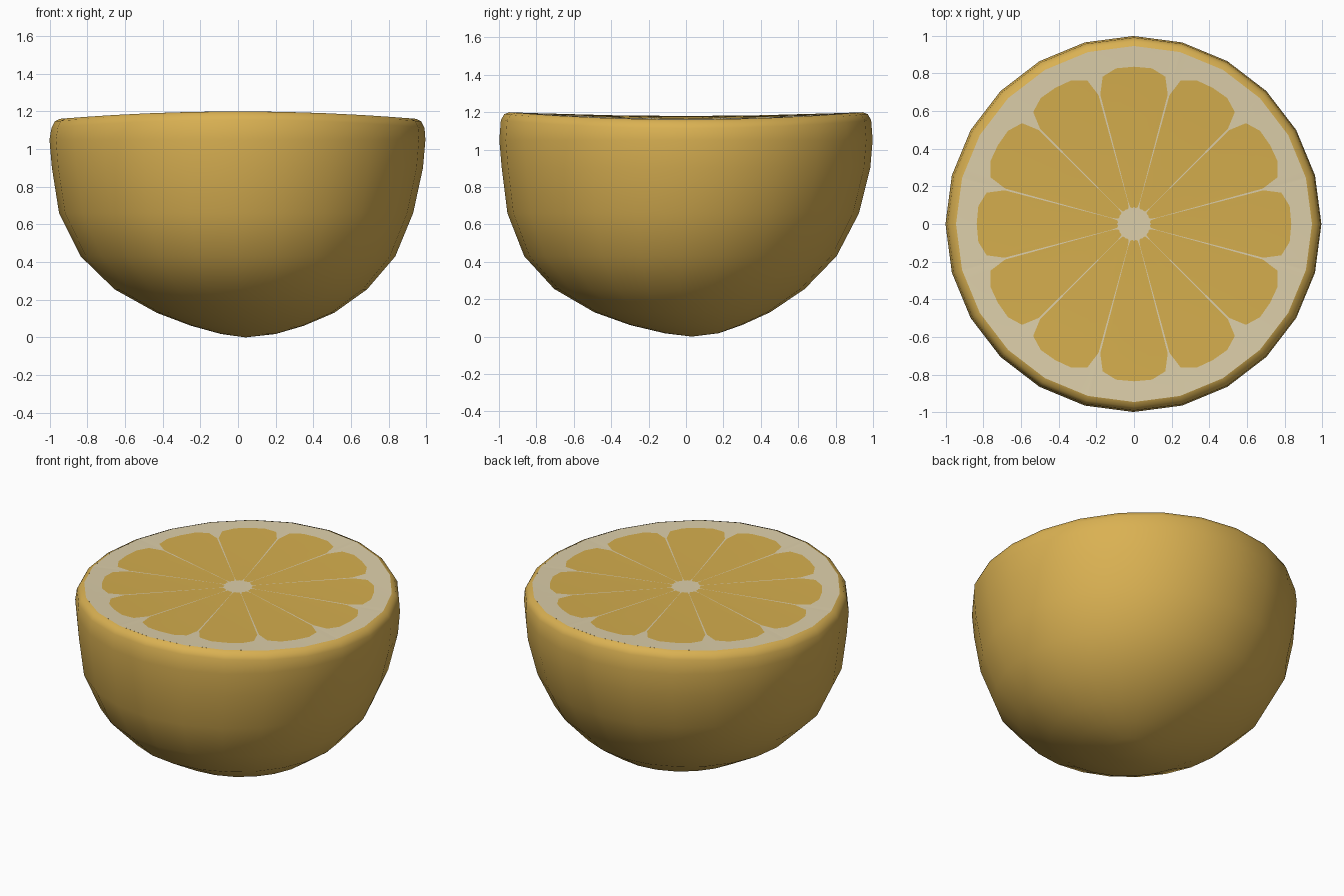
import bpy, bmesh, math

if "Cube" in bpy.data.objects:
    bpy.data.objects.remove(bpy.data.objects["Cube"])


def material(name, rgb):
    m = bpy.data.materials.new(name)
    m.diffuse_color = (*rgb, 1.0)
    m.use_nodes = True
    m.node_tree.nodes["Principled BSDF"].inputs["Base Color"].default_value = m.diffuse_color
    return m


RIND = material("rind_yellow", (0.70, 0.44, 0.085))
PITH = material("pith_cream", (0.72, 0.62, 0.40))
PULP = material("pulp_yellow", (0.66, 0.42, 0.075))


def cut_height(x, y):
    """Gently saddle-shaped cut surface."""
    return 1.18 - 0.022 * x * x + 0.022 * y * y


def finish(name, bm, mats):
    mesh = bpy.data.meshes.new(name)
    bmesh.ops.recalc_face_normals(bm, faces=bm.faces)
    for f in bm.faces:
        f.smooth = True
    bm.to_mesh(mesh)
    bm.free()
    ob = bpy.data.objects.new(name, mesh)
    bpy.context.collection.objects.link(ob)
    for m in mats:
        mesh.materials.append(m)
    return ob


# Rind: slightly lopsided bowl, rows of (radius, height, centre x, centre y)
SIDES = 24
ROWS = [(0.145, 0.018, 0.055, 0.03), (0.30, 0.062, 0.05, 0.0),
        (0.47, 0.13, 0.04, -0.02), (0.67, 0.255, 0.015, -0.035),
        (0.835, 0.43, 0.0, -0.03), (0.94, 0.66, -0.01, -0.015),
        (0.985, 0.90, -0.003, 0.0), (0.998, 1.05, -0.003, 0.0)]
# Rounded lip rows follow the cut surface: (radius, drop below cut)
LIP = [(0.99, 0.045), (0.972, 0.012), (0.945, 0.0)]
bm = bmesh.new()
rings = []
for r, z, cx, cy in ROWS:
    rings.append([bm.verts.new((cx + r * math.cos(a), cy + r * math.sin(a), z))
                  for a in (math.tau * i / SIDES for i in range(SIDES))])
for r, drop in LIP:
    ring = []
    for i in range(SIDES):
        a = math.tau * i / SIDES
        x, y = r * math.cos(a), r * math.sin(a)
        ring.append(bm.verts.new((x, y, cut_height(x, y) - drop)))
    rings.append(ring)
pole = bm.verts.new((0.04, 0.03, 0.0))
for i in range(SIDES):
    j = (i + 1) % SIDES
    bm.faces.new((pole, rings[0][j], rings[0][i]))
    for lo, hi in zip(rings, rings[1:]):
        bm.faces.new((lo[i], lo[j], hi[j], hi[i]))
finish("rind", bm, [RIND])

# Cut face: 12 wedges, columns of (angle in wedge, inner radius, outer radius)
COLS = [(-15, 0.13, 0.62), (-14.6, 0.125, 0.71), (-12, 0.09, 0.80),
        (-6.5, 0.085, 0.832), (0, 0.09, 0.835), (6.5, 0.085, 0.832),
        (12, 0.09, 0.80), (14.6, 0.125, 0.71)]
bm = bmesh.new()
columns = []
for w in range(12):
    for deg, inner, outer in COLS:
        a = math.radians(30 * w + deg)
        # the outer edge follows the straight sides of the rind
        edge = 0.945 * math.cos(math.radians(7.5)) / math.cos(math.radians(deg % 15 - 7.5))
        col = []
        for r in (inner, 0.4, outer, edge):
            x, y = r * math.cos(a), r * math.sin(a)
            col.append(bm.verts.new((x, y, cut_height(x, y))))
        columns.append(col)
core = bm.verts.new((0, 0, cut_height(0, 0)))
n = len(columns)
for i in range(n):
    a, b = columns[i], columns[(i + 1) % n]
    bm.faces.new((core, a[0], b[0]))
    membrane = i % 8 in (0, 7)
    for k in range(3):
        f = bm.faces.new((a[k], a[k + 1], b[k + 1], b[k]))
        if k < 2 and not membrane:
            f.material_index = 1
# make sure the open cap faces upward
bmesh.ops.recalc_face_normals(bm, faces=bm.faces)
bm.normal_update()
cap = finish("cut_face", bm, [PITH, PULP])
if cap.data.polygons[0].normal.z < 0:
    cap.data.flip_normals()
